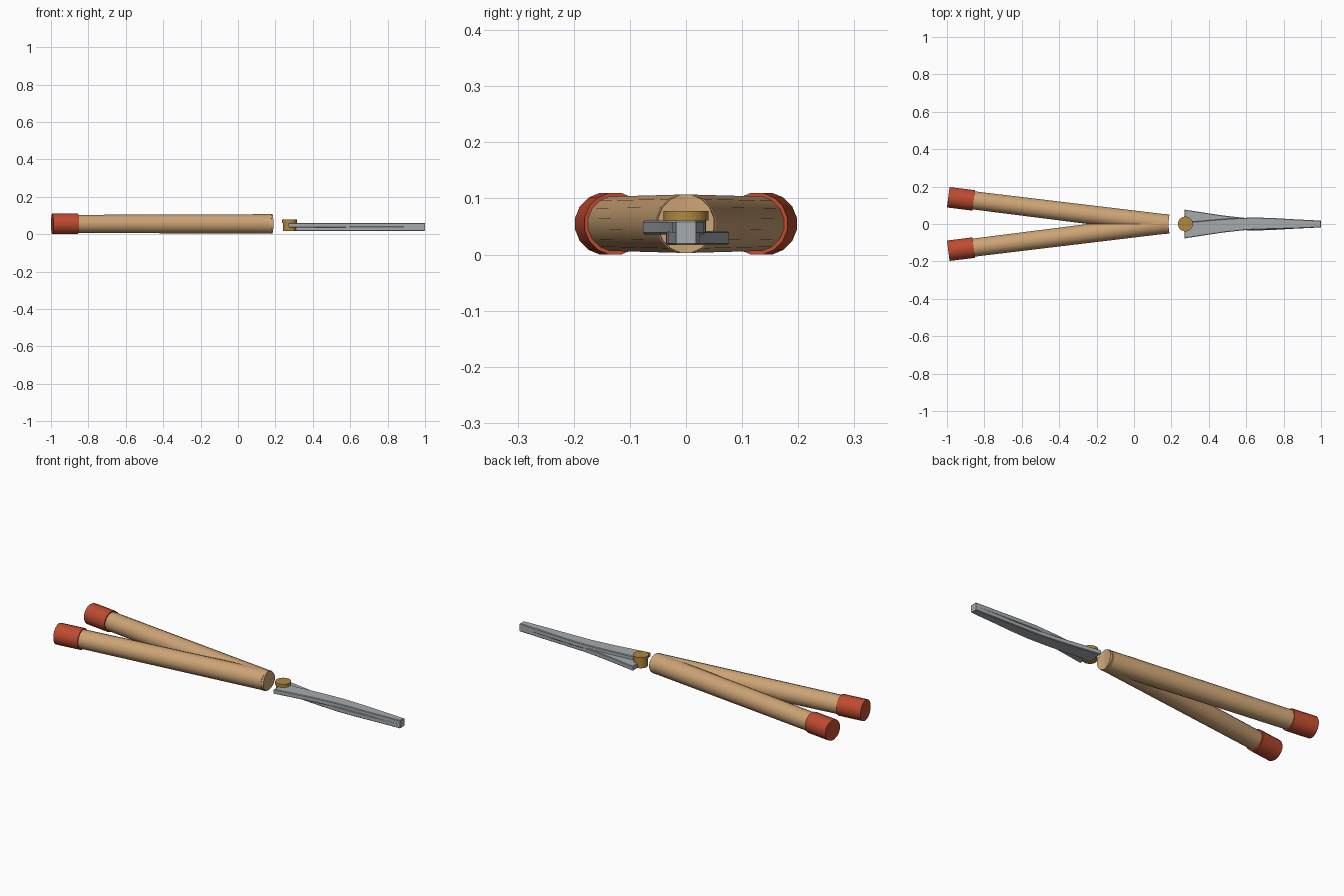
import bpy, bmesh, math
from mathutils import Vector

if "Cube" in bpy.data.objects:
    bpy.data.objects.remove(bpy.data.objects["Cube"])


def material(name, rgb):
    m = bpy.data.materials.new(name)
    m.diffuse_color = (*rgb, 1)
    m.use_nodes = True
    m.node_tree.nodes["Principled BSDF"].inputs["Base Color"].default_value = m.diffuse_color
    return m


WOOD = material("light wood", (0.61, 0.37, 0.18))
RED = material("red rubber", (0.52, 0.07, 0.03))
STEEL = material("grey steel", (0.38, 0.41, 0.43))
BRASS = material("brass", (0.42, 0.25, 0.05))


def finish(bm, name, mat):
    bmesh.ops.recalc_face_normals(bm, faces=bm.faces)
    me = bpy.data.meshes.new(name)
    bm.to_mesh(me)
    bm.free()
    me.materials.append(mat)
    ob = bpy.data.objects.new(name, me)
    bpy.context.collection.objects.link(ob)
    bpy.ops.object.select_all(action='DESELECT')
    ob.select_set(True)
    bpy.context.view_layer.objects.active = ob
    bpy.ops.object.shade_smooth_by_angle(angle=math.radians(32))
    return ob


def rod(name, start, end, r1, r2, sides, mat):
    """Capped, tapered cylinder between two points, a flat side facing up."""
    start, end = Vector(start), Vector(end)
    axis = (end - start).normalized()
    up = Vector((0, 0, 1)) if abs(axis.z) < 0.9 else Vector((0, 1, 0))
    side = up.cross(axis).normalized()
    bm = bmesh.new()
    rings = []
    for c, r in ((start, r1), (end, r2)):
        ring = []
        for i in range(sides):
            a = 2 * math.pi * (i + 0.5) / sides
            ring.append(bm.verts.new(c + r * (math.cos(a) * side + math.sin(a) * up)))
        rings.append(ring)
    a, b = rings
    for i in range(sides):
        j = (i + 1) % sides
        bm.faces.new((a[i], a[j], b[j], b[i]))
    bm.faces.new(a)
    bm.faces.new(b)
    return finish(bm, name, mat)


# Blade outline seen from above (upper blade); the lower one is mirrored in y
BLADE = [(0.27, -0.077), (0.36, -0.063), (0.48, -0.045), (0.60, -0.032),
         (0.72, -0.028), (0.86, -0.024), (1.0, -0.018),
         (1.0, 0.018), (0.86, 0.025), (0.74, 0.032), (0.64, 0.035),
         (0.52, 0.030), (0.40, 0.020), (0.27, 0.008)]


def blade(name, sign, z0, z1):
    bm = bmesh.new()
    low = [bm.verts.new((x, sign * y, z0)) for x, y in BLADE]
    high = [bm.verts.new((x, sign * y, z1)) for x, y in BLADE]
    n = len(BLADE)
    bm.faces.new(low)
    bm.faces.new(high)
    for i in range(n):
        j = (i + 1) % n
        bm.faces.new((low[i], low[j], high[j], high[i]))
    bmesh.ops.recalc_face_normals(bm, faces=bm.faces)
    # softened long edges
    edges = [e for e in bm.edges
             if abs(e.verts[0].co.z - e.verts[1].co.z) < 1e-6]
    bmesh.ops.bevel(bm, geom=edges, offset=0.003, segments=1, affect='EDGES')
    return finish(bm, name, STEEL)


blade("upper_blade", 1, 0.036, 0.061)
blade("lower_blade", -1, 0.017, 0.042)

# Handles spread into a V, each with a red grip at the end
Z = 0.055
for sign, tag in ((1, "back"), (-1, "front")):
    tip = Vector((0.183, -0.002 * sign, Z))
    butt = Vector((-0.993, 0.143 * sign, Z))
    along = (tip - butt).normalized()
    rod(tag + "_handle", butt + along * 0.01, tip, 0.049, 0.053, 16, WOOD)
    rod(tag + "_grip", butt, butt + along * 0.137, 0.056, 0.056, 16, RED)

# Pivot bolt with a wider head
rod("pivot_shaft", (0.275, 0, 0.018), (0.275, 0, 0.064), 0.036, 0.036, 24, BRASS)
rod("pivot_head", (0.275, 0, 0.061), (0.275, 0, 0.078), 0.04, 0.04, 24, BRASS)
